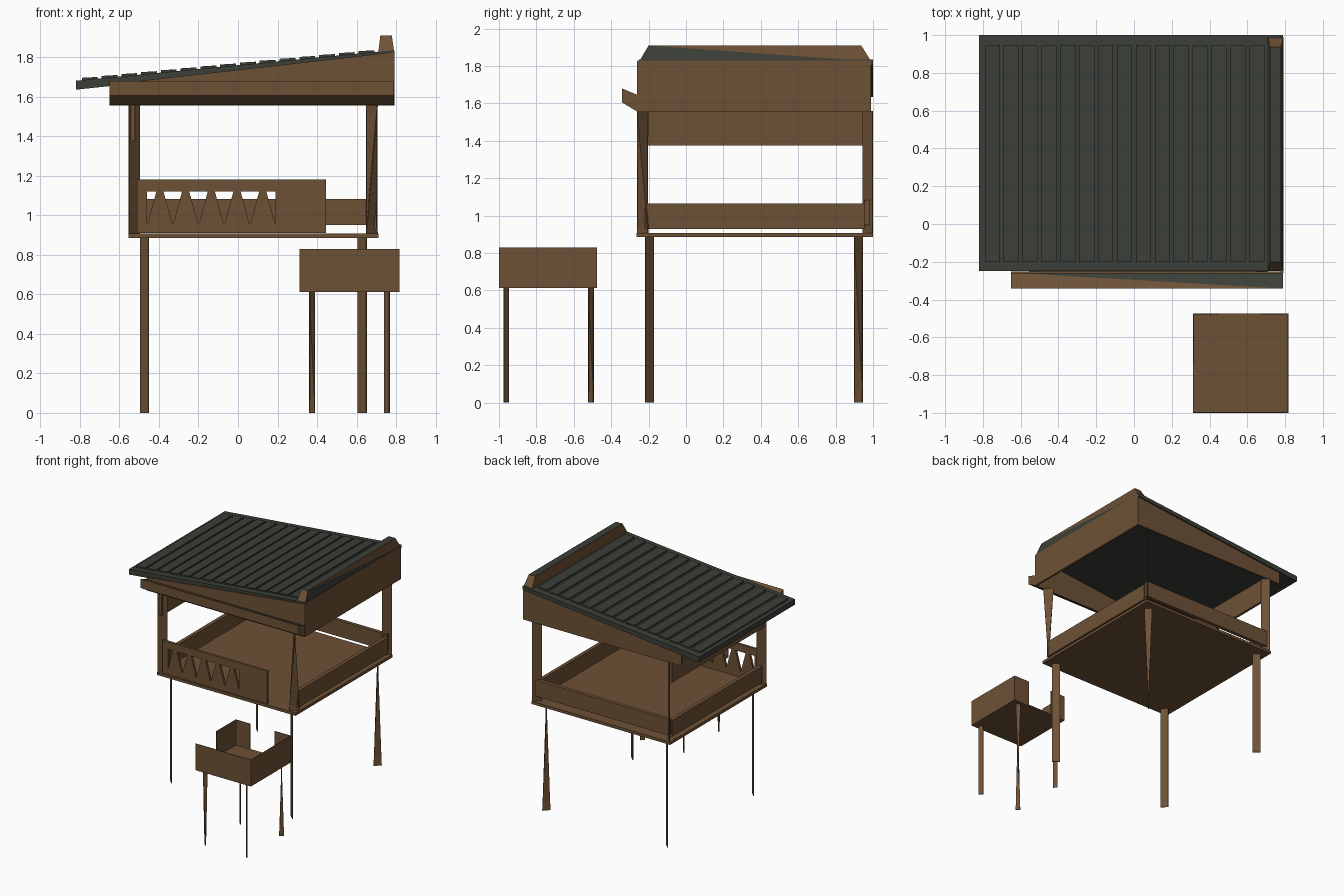
import bpy, bmesh, math
from mathutils import Vector

if "Cube" in bpy.data.objects:
    bpy.data.objects.remove(bpy.data.objects["Cube"])


def material(name, rgb):
    m = bpy.data.materials.new(name)
    m.diffuse_color = (*rgb, 1)
    m.use_nodes = True
    m.node_tree.nodes["Principled BSDF"].inputs["Base Color"].default_value = m.diffuse_color
    return m


WOOD = material("brown wood", (0.155, 0.083, 0.037))
ROOF = material("dark slate", (0.045, 0.049, 0.039))


def mesh_object(name, verts, faces, mats=(WOOD,), rule=None):
    bm = bmesh.new()
    vs = [bm.verts.new(v) for v in verts]
    for f in faces:
        bm.faces.new([vs[i] for i in f])
    bmesh.ops.recalc_face_normals(bm, faces=bm.faces)
    if rule:
        for f in bm.faces:
            f.normal_update()
            f.material_index = rule(f)
    me = bpy.data.meshes.new(name)
    bm.to_mesh(me)
    bm.free()
    for m in mats:
        me.materials.append(m)
    ob = bpy.data.objects.new(name, me)
    bpy.context.collection.objects.link(ob)
    return ob


def loft(name, a, b, mats=(WOOD,), rule=None):
    """Solid between two matching outlines."""
    n = len(a)
    faces = [list(range(n)), list(range(n, 2 * n))]
    faces += [(i, (i + 1) % n, n + (i + 1) % n, n + i) for i in range(n)]
    return mesh_object(name, list(a) + list(b), faces, mats, rule)


def box(name, x0, x1, y0, y1, z0, z1, mat=WOOD):
    ring = [(x0, y0), (x1, y0), (x1, y1), (x0, y1)]
    return loft(name, [(x, y, z0) for x, y in ring], [(x, y, z1) for x, y in ring], (mat,))


def xz_prism(name, pts, y0, y1, mat=WOOD):
    return loft(name, [(x, y0, z) for x, z in pts], [(x, y1, z) for x, z in pts], (mat,))


def strut(name, x, y, z0, z1, half, low, high):
    """Thin diagonal board; low and high pick the diagonal (+1 or -1) at each end."""
    def ring(s, z):
        d = Vector((half, half * s, 0))
        t = Vector((-s, 1, 0)) * 0.002
        c = Vector((x, y, z))
        return [c - d - t, c + d - t, c + d + t, c - d + t]
    bottom, top = ring(low, z0), ring(high, z1)
    if low < high:
        top = top[1:] + top[:1]
    elif low > high:
        top = top[-1:] + top[:-1]
    return loft(name, bottom, top)


# --- Main platform: deck, legs and corner posts
box("deck", -0.555, 0.71, -0.265, 1.0, 0.885, 0.908)
for side, x in (("left", -0.473), ("right", 0.628)):
    for end, y in (("front", -0.196), ("back", 0.922)):
        low = 1 if (side, end) == ("right", "back") else -1
        strut(f"{end}_{side}_leg", x, y, 0, 0.887, 0.022, low, -1)

strut("front_left_post", -0.525, -0.232, 0.905, 1.56, 0.027, 1, 1)
strut("front_right_post", 0.677, -0.232, 0.905, 1.56, 0.029, 1, -1)
strut("back_left_post", -0.525, 0.972, 0.905, 1.56, 0.024, -1, -1)
strut("back_right_post", 0.677, 0.972, 0.905, 1.56, 0.027, 1, 1)

# --- Railings
for side, x in (("left", -0.54), ("right", 0.67)):
    box(side + "_rail", x, x + 0.03, -0.22, 0.955, 0.93, 1.065)
box("back_rail", -0.53, 0.69, 0.955, 0.985, 0.95, 1.083)

# --- Front panel with a row of tapered openings
FY0, FY1 = -0.258, -0.238
box("panel_bottom_band", -0.51, 0.445, FY0, FY1, 0.91, 0.96)
box("panel_top_band", -0.51, 0.445, FY0, FY1, 1.12, 1.18)
box("panel_right_board", 0.19, 0.445, FY0, FY1, 0.96, 1.12)
box("panel_left_board", -0.51, -0.46, FY0, FY1, 0.96, 1.12)
for i in range(5):
    c = -0.395 + i * 0.13
    xz_prism(f"panel_tooth_{i}", [(c - 0.062, 0.96), (c + 0.062, 0.96), (c + 0.018, 1.12),
                                  (c - 0.018, 1.12)], FY0, FY1)

# --- Roof slab with raised strips
def roof_z(x):
    return 1.68 + (x + 0.82) * (1.835 - 1.68) / 1.61


xz_prism("roof_slab", [(-0.82, 1.635), (0.79, 1.805), (0.79, roof_z(0.79)), (-0.82, 1.68)],
         -0.25, 1.0, ROOF)
for i in range(15):
    a = -0.79 + i * 0.1
    b = a + 0.08
    xz_prism(f"roof_strip_{i}", [(a, roof_z(a) - 0.003), (b, roof_z(b) - 0.003),
                                 (b, roof_z(b) + 0.009), (a, roof_z(a) + 0.012)],
             -0.2, 0.945, ROOF)

# --- Beams below the roof
gable = [(-0.65, 1.555), (0.79, 1.555), (0.79, 1.825), (-0.65, 1.662)]
xz_prism("front_gable", gable, -0.262, -0.252)
xz_prism("back_gable", gable, 0.975, 0.99)
box("right_fascia", 0.775, 0.792, -0.26, 0.99, 1.555, 1.83)
box("left_beam", -0.54, -0.52, -0.255, 0.955, 1.375, 1.57)

# Front eave beam: its top is split diagonally between slate and wood
x0, x1 = -0.65, 0.79
eave = [(-0.342, 1.605), (-0.342, 1.68), (-0.258, 1.645), (-0.258, 1.555)]
mesh_object("front_eave_beam",
            [(x0, y, z) for y, z in eave] + [(x1, y, z) for y, z in eave],
            [(0, 1, 2, 3), (4, 5, 6, 7), (0, 1, 5, 4), (1, 2, 5), (2, 6, 5),
             (2, 3, 7, 6), (3, 0, 4, 7)],
            (WOOD, ROOF),
            lambda f: int(f.normal.z > 0.5 and f.calc_center_median().x > 0.1))

# Ridge cap: slate top and lower outer triangle, wood elsewhere
cap = [(0.71, -0.25, 1.825), (0.79, -0.25, 1.825), (0.79, 0.99, 1.825), (0.71, 0.99, 1.825),
       (0.72, -0.2, 1.91), (0.778, -0.2, 1.91), (0.778, 0.937, 1.91), (0.72, 0.937, 1.91)]
mesh_object("ridge_cap", cap,
            [(0, 1, 2, 3), (4, 5, 6, 7), (0, 1, 5, 4), (1, 2, 5), (2, 6, 5),
             (2, 3, 7, 6), (3, 0, 4, 7)],
            (WOOD, ROOF),
            lambda f: int(f.normal.z > 0.9 or (f.normal.x > 0.5 and f.calc_center_median().z < 1.87)))

# --- Small platform: open box on four legs
X0, X1, Y0, Y1, Z0, Z1, T = 0.312, 0.818, -1.0, -0.475, 0.612, 0.83, 0.006
box("small_floor", X0, X1, Y0, Y1, Z0, Z0 + 0.01)
box("small_front_wall", X0, X1, Y0, Y0 + T, Z0, Z1)
box("small_right_wall", X1 - T, X1, Y0, Y1, Z0, Z1)
box("small_left_wall", X0, X0 + T, -0.735, Y1, Z0, Z1)
box("small_back_wall_left", X0, 0.445, Y1 - T, Y1, Z0, Z1)
box("small_back_wall_right", 0.67, X1, Y1 - T, Y1, Z0, Z1)
strut("small_front_left_leg", 0.375, -0.962, 0, 0.615, 0.013, -1, 1)
strut("small_front_right_leg", 0.753, -0.962, 0, 0.615, 0.013, -1, -1)
strut("small_back_left_leg", 0.375, -0.508, 0, 0.615, 0.013, -1, -1)
strut("small_back_right_leg", 0.753, -0.508, 0, 0.615, 0.013, 1, -1)
